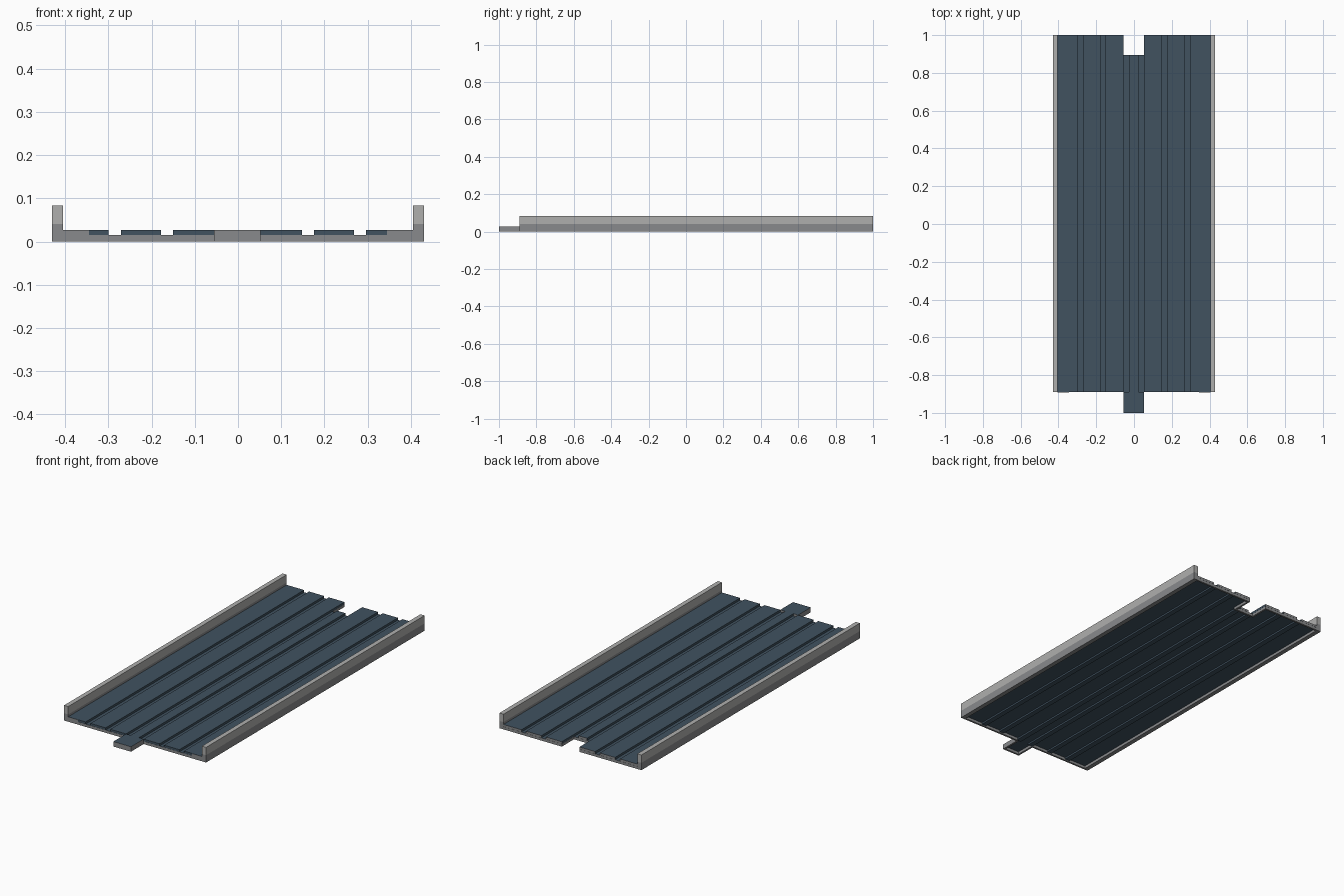
import bpy
import bmesh

cube = bpy.data.objects.get("Cube")
if cube:
    bpy.data.objects.remove(cube, do_unlink=True)


def make_material(name, rgb):
    mat = bpy.data.materials.new(name)
    mat.diffuse_color = (*rgb, 1)
    mat.use_nodes = True
    mat.node_tree.nodes["Principled BSDF"].inputs["Base Color"].default_value = (*rgb, 1)
    return mat


BLUE = make_material("slate blue", (0.052, 0.085, 0.118))
GREY = make_material("mid grey", (0.25, 0.255, 0.262))
LIGHT = make_material("light grey", (0.43, 0.43, 0.42))


def box(bm, x, y, z, rule=None):
    """Add a box from three (low, high) spans; rule maps a face normal to a material index."""
    made = bmesh.ops.create_cube(bm, size=1)["verts"]
    for v in made:
        v.co = [lo + (c + 0.5) * (hi - lo) for c, (lo, hi) in zip(v.co, (x, y, z))]
    bm.normal_update()
    for f in {f for v in made for f in v.link_faces}:
        f.material_index = rule(f.normal) if rule else 0


def finish(bm, name, mats):
    mesh = bpy.data.meshes.new(name)
    bm.to_mesh(mesh)
    bm.free()
    for m in mats:
        mesh.materials.append(m)
    bpy.context.collection.objects.link(bpy.data.objects.new(name, mesh))


FRONT, BACK, NOTCH = -0.89, 1.0, 0.895      # ends of the deck
INNER, OUTER = 0.405, 0.43                  # rail faces
TOP, FLOOR, RIB = 0.027, 0.015, 0.006       # deck top, groove floor, rib underside
TL, TR = -0.055, 0.052                      # tongue and notch sides
WALL = 0.01                                 # skirt thickness
grooves = [(-0.30, -0.27), (-0.178, -0.15), (TL, -0.027),
           (0.023, TR), (0.148, 0.176), (0.268, 0.296)]


def back_grey(n):
    return 1 if n.y > 0.5 else 0


def ends_grey(n):
    return 1 if abs(n.y) > 0.5 else 0


def back_end(x):
    return NOTCH if TL <= x[0] and x[1] <= TR else BACK


# Raised deck strips between the grooves
bm = bmesh.new()
edges = [-INNER] + [e for g in grooves for e in g] + [INNER]
for strip in zip(edges[::2], edges[1::2]):
    if strip[0] == strip[1]:
        continue
    box(bm, strip, (FRONT, back_end(strip)), (FLOOR, TOP), back_grey)
finish(bm, "deck_strips", [BLUE, GREY])

# Sunken groove floors, which show as ribs underneath
bm = bmesh.new()
for g in grooves:
    box(bm, g, (FRONT, back_end(g)), (RIB, FLOOR), ends_grey)
finish(bm, "groove_floors", [BLUE, GREY])

# Thin grey plates on the outer front corners of the deck
bm = bmesh.new()
for x in ((-INNER, -0.345), (0.345, INNER)):
    box(bm, x, (FRONT - 0.001, FRONT), (FLOOR, TOP - 0.0005))
finish(bm, "front_corner_plates", [GREY])

# Skirt around the hollow underside, including the notch
bm = bmesh.new()
low = (0, FLOOR - 0.0005)
for x in ((-INNER, TL), (TR, INNER)):
    box(bm, x, (FRONT, FRONT + WALL), low)
    box(bm, x, (BACK - WALL, BACK), low)
box(bm, (TL, TR), (NOTCH - WALL, NOTCH), low)
for x in ((TL - WALL, TL), (TR, TR + WALL)):
    box(bm, x, (NOTCH - WALL, BACK - WALL), low)
finish(bm, "skirt", [GREY])

# Connecting tongue with its own skirt
bm = bmesh.new()
box(bm, (TL, TR), (-1.0, FRONT), (FLOOR, TOP), lambda n: 0 if abs(n.z) > 0.5 else 1)
for x in ((TL, TL + WALL), (TR - WALL, TR)):
    box(bm, x, (-1.0, FRONT), (0, FLOOR), lambda n: 1)
box(bm, (TL + WALL, TR - WALL), (-1.0, -1.0 + WALL), (0, FLOOR), lambda n: 1)
finish(bm, "tongue", [BLUE, GREY])

# Side rails: grey lower part, lighter upper part
for side, s in (("left", 1), ("right", -1)):
    x = tuple(sorted((s * INNER, s * OUTER)))
    bm = bmesh.new()
    box(bm, x, (FRONT, BACK), (0, 0.04))
    finish(bm, side + "_rail_base", [GREY])
    bm = bmesh.new()
    box(bm, x, (FRONT, BACK), (0.04, 0.083))
    finish(bm, side + "_rail_top", [LIGHT])
